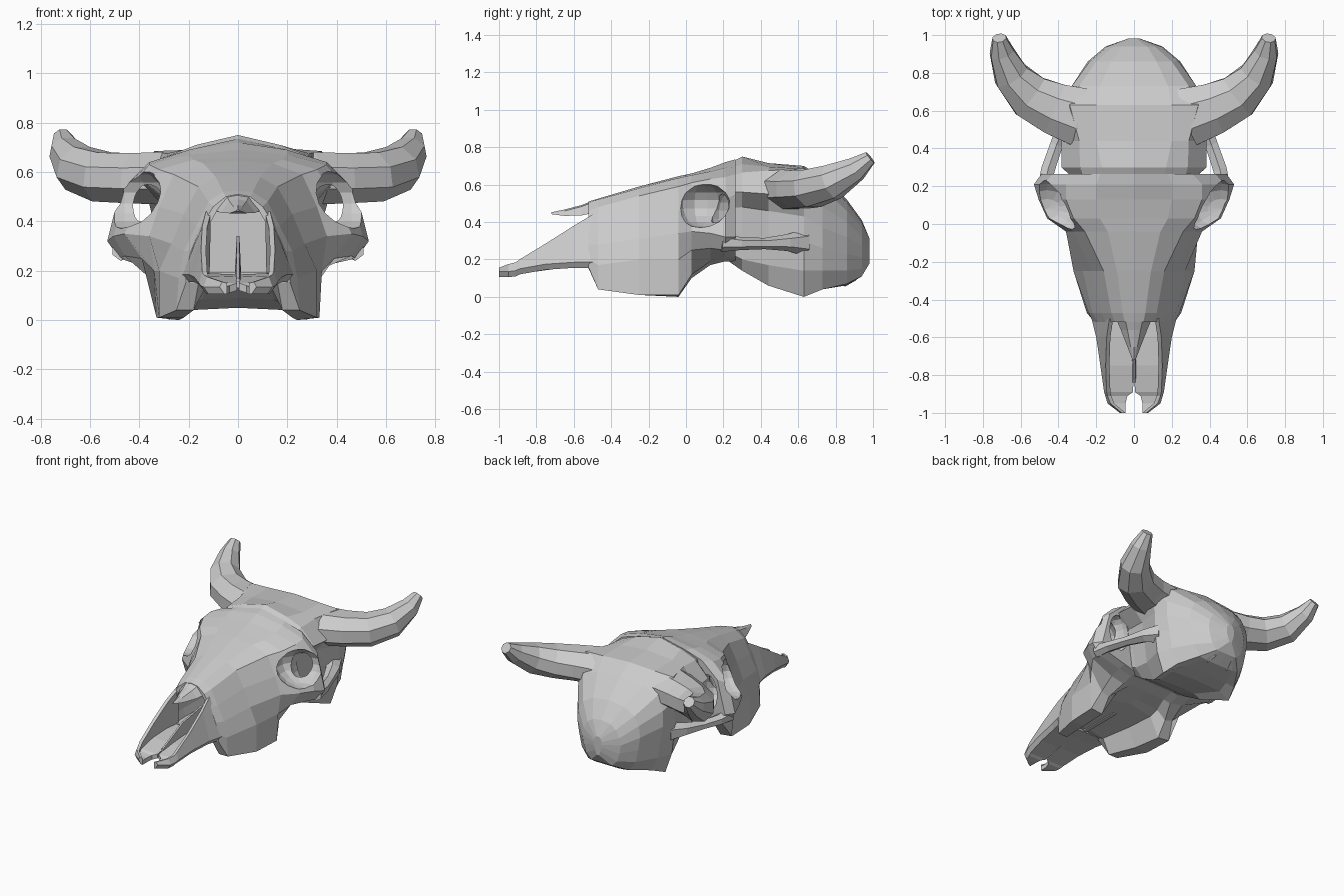
import bpy, bmesh, math
from mathutils import Vector, Matrix

if "Cube" in bpy.data.objects:
    bpy.data.objects.remove(bpy.data.objects["Cube"])


def finish(name, bm, mirror=False):
    bmesh.ops.recalc_face_normals(bm, faces=bm.faces)
    me = bpy.data.meshes.new(name)
    bm.to_mesh(me)
    bm.free()
    ob = bpy.data.objects.new(name, me)
    bpy.context.collection.objects.link(ob)
    if mirror:
        mod = ob.modifiers.new("mirror", 'MIRROR')
        mod.use_mirror_merge = False
    return ob


def loft(name, rings, mirror=False):
    """Skin a list of equal-length closed rings and cap both ends."""
    bm = bmesh.new()
    vs = [[bm.verts.new(p) for p in r] for r in rings]
    n = len(rings[0])
    for a, b in zip(vs, vs[1:]):
        for i in range(n):
            j = (i + 1) % n
            bm.faces.new((a[i], a[j], b[j], b[i]))
    caps = [bm.faces.new(vs[0]), bm.faces.new(vs[-1])]
    bmesh.ops.triangulate(bm, faces=caps)
    return finish(name, bm, mirror)


def tube(name, path, radii, sides, flats=None, mirror=True):
    """Sweep a ring along a path; flats widens or narrows it sideways."""
    pts = [Vector(p) for p in path]
    flats = flats or [1] * len(pts)
    rings = []
    for i, p in enumerate(pts):
        t = (pts[min(i + 1, len(pts) - 1)] - pts[max(i - 1, 0)]).normalized()
        s = t.cross(Vector((0, 0, 1))).normalized()
        u = s.cross(t)
        rings.append([p + radii[i] * (flats[i] * s * math.cos(a) + u * math.sin(a))
                      for a in (2 * math.pi * (k + .5) / sides for k in range(sides))])
    return loft(name, rings, mirror)


def section(y, top, pal, *half):
    """Symmetric ring: top centre, right half points, palate edge, palate centre."""
    hx, hz = half[-1]
    right = list(half) + [(hx * .72, hz + (pal - hz) * .8)]
    ring = [(0, top)] + right + [(0, pal)] + [(-x, z) for x, z in reversed(right)]
    return [(x, y, z) for x, z in ring]


def ball(name, s, centre, size):
    bm = bmesh.new()
    x, y, z = centre
    bmesh.ops.create_uvsphere(bm, u_segments=14, v_segments=9, radius=1,
                              matrix=Matrix.Translation((s * x, y, z)) @ Matrix.Diagonal((*size, 1)))
    return finish(name, bm)


def cut(ob, cutters):
    for c in cutters:
        m = ob.modifiers.new("cut", 'BOOLEAN')
        m.operation, m.solver, m.object = 'DIFFERENCE', 'EXACT', c
    dg = bpy.context.evaluated_depsgraph_get()
    me = bpy.data.meshes.new_from_object(ob.evaluated_get(dg))
    ob.modifiers.clear()
    ob.data = me
    for c in cutters:
        bpy.data.objects.remove(c)


# Face: nasal roof, cheeks, tooth rows and eye region
face = loft("face", [
    section(-.52, .51, .17, (.05, .50), (.10, .46), (.15, .38), (.19, .28), (.215, .20), (.21, .155), (.16, .15)),
    section(-.47, .525, .17, (.06, .52), (.12, .48), (.17, .38), (.22, .28), (.24, .17), (.25, .04), (.18, .04)),
    section(-.25, .59, .17, (.09, .58), (.16, .54), (.22, .43), (.27, .31), (.32, .20), (.32, .01), (.22, .01)),
    section(-.04, .645, .17, (.14, .635), (.26, .59), (.32, .46), (.36, .34), (.34, .20), (.33, .01), (.24, .0)),
    section(.03, .66, .17, (.18, .65), (.32, .61), (.40, .48), (.46, .35), (.39, .25), (.30, .12), (.24, .10)),
    section(.13, .69, .18, (.20, .67), (.36, .63), (.46, .50), (.505, .34), (.46, .26), (.30, .19), (.20, .17)),
    section(.21, .72, .20, (.20, .69), (.36, .64), (.48, .52), (.53, .32), (.48, .25), (.30, .21), (.20, .19)),
    section(.265, .735, .20, (.18, .695), (.31, .655), (.43, .55), (.49, .32), (.45, .26), (.30, .22), (.20, .19)),
])

# Hollow eye sockets, open behind a thin bar, and the nasal cavity
cutters = []
for s in (1, -1):
    cutters.append(ball("socket_cutter", s, (.46, .08, .495), (.20, .155, .125)))
    cutters.append(ball("rear_cutter", s, (.35, .25, .44), (.08, .12, .13)))


def nostril(y, k, top):
    pts = [(.09, top), (.125, top - .06), (.145, .25), (.13, .195)]
    return [(x * k, y, z) for x, z in pts] + [(-x * k, y, z) for x, z in reversed(pts)]


cutters.append(loft("nasal_cutter", [nostril(-.6, .96, .43), nostril(-.4, 1, .45), nostril(-.05, .9, .46)]))
cut(face, cutters)

# Braincase: forehead, poll ridge and rounded back of the skull
loft("braincase", [
    section(.20, .70, .21, (.15, .67), (.26, .63), (.27, .56), (.26, .47), (.25, .34), (.24, .25), (.18, .21)),
    section(.30, .75, .15, (.17, .71), (.285, .665), (.385, .56), (.28, .48), (.26, .34), (.24, .20), (.18, .14)),
    section(.44, .715, .09, (.20, .695), (.29, .675), (.385, .55), (.30, .46), (.28, .33), (.26, .17), (.20, .06)),
    section(.63, .70, .05, (.20, .69), (.34, .685), (.38, .56), (.35, .43), (.35, .30), (.33, .14), (.28, .0)),
    section(.73, .64, .05, (.18, .62), (.29, .58), (.33, .48), (.33, .37), (.31, .26), (.29, .14), (.24, .04)),
    section(.86, .52, .06, (.12, .505), (.20, .46), (.235, .40), (.245, .32), (.23, .23), (.21, .14), (.16, .07)),
    section(.94, .41, .11, (.07, .40), (.11, .37), (.14, .32), (.15, .27), (.14, .21), (.12, .15), (.08, .11)),
    section(.982, .31, .18, (.01, .31), (.02, .30), (.03, .28), (.03, .26), (.03, .24), (.02, .21), (.01, .18)),
])

# Horns sweeping out, back and up from broad bases
tube("horn", [(.14, .54, .56), (.30, .57, .575), (.42, .61, .575), (.55, .675, .58), (.65, .785, .615),
              (.70, .91, .685), (.713, .985, .745)],
     [.11, .115, .11, .108, .10, .068, .038], 8, [1.5, 1.45, 1.35, 1.2, 1, 1, 1])

# Cheek arches bridging the eye region to the braincase
tube("cheek_arch", [(.475, .19, .29), (.455, .29, .285), (.41, .42, .285), (.36, .54, .29), (.30, .63, .29)],
     [.05, .035, .03, .045, .07], 6, [.8, 1.2, 1.3, 1.1, .9])


# Muzzle: thin sloping side walls, floor and two front prongs
def muzzle_ring(y, xi, xt, xo, zt, zb):
    pts = [(xi, zb), (xo - .02, zb), (xo, zb + .03), (xt, zt),
           (xt - .02, zt - .005), (xt - .015, zb + .035), (xi, zb + .03)]
    return [(x, y, z) for x, z in pts]


loft("muzzle", [muzzle_ring(*r) for r in (
    (-.50, 0, .13, .225, .44, .155),
    (-.60, 0, .145, .20, .38, .155),
    (-.75, 0, .15, .178, .285, .145),
    (-.89, .005, .145, .158, .20, .12),
    (-.91, .035, .14, .152, .185, .11),
    (-.95, .045, .125, .14, .175, .105),
    (-1.0, .045, .065, .075, .155, .105))], mirror=True)

# Pointed nasal bones overhanging the nose opening
loft("nasal_tip", [[(-w, y, z0), (-w * .5, y, z1 - .008), (0, y, z1), (w * .5, y, z1 - .008), (w, y, z0)]
                   for y, w, z0, z1 in ((-.49, .10, .45, .518), (-.56, .07, .435, .49),
                                        (-.65, .035, .433, .467), (-.72, .008, .442, .452))])

# Thin septum inside the nose
loft("septum", [[(-.014, y, z0), (.014, y, z0), (.006, y, z1), (-.006, y, z1)]
                for y, z0, z1 in ((-.84, .13, .17), (-.62, .16, .27), (-.2, .16, .34))])

# Rounded neck-joint knobs low on the back
bm = bmesh.new()
bmesh.ops.create_icosphere(bm, subdivisions=1, radius=1,
                           matrix=Matrix.Translation((.08, .85, .115)) @ Matrix.Diagonal((.07, .07, .06, 1)))
finish("neck_knob", bm, mirror=True)
